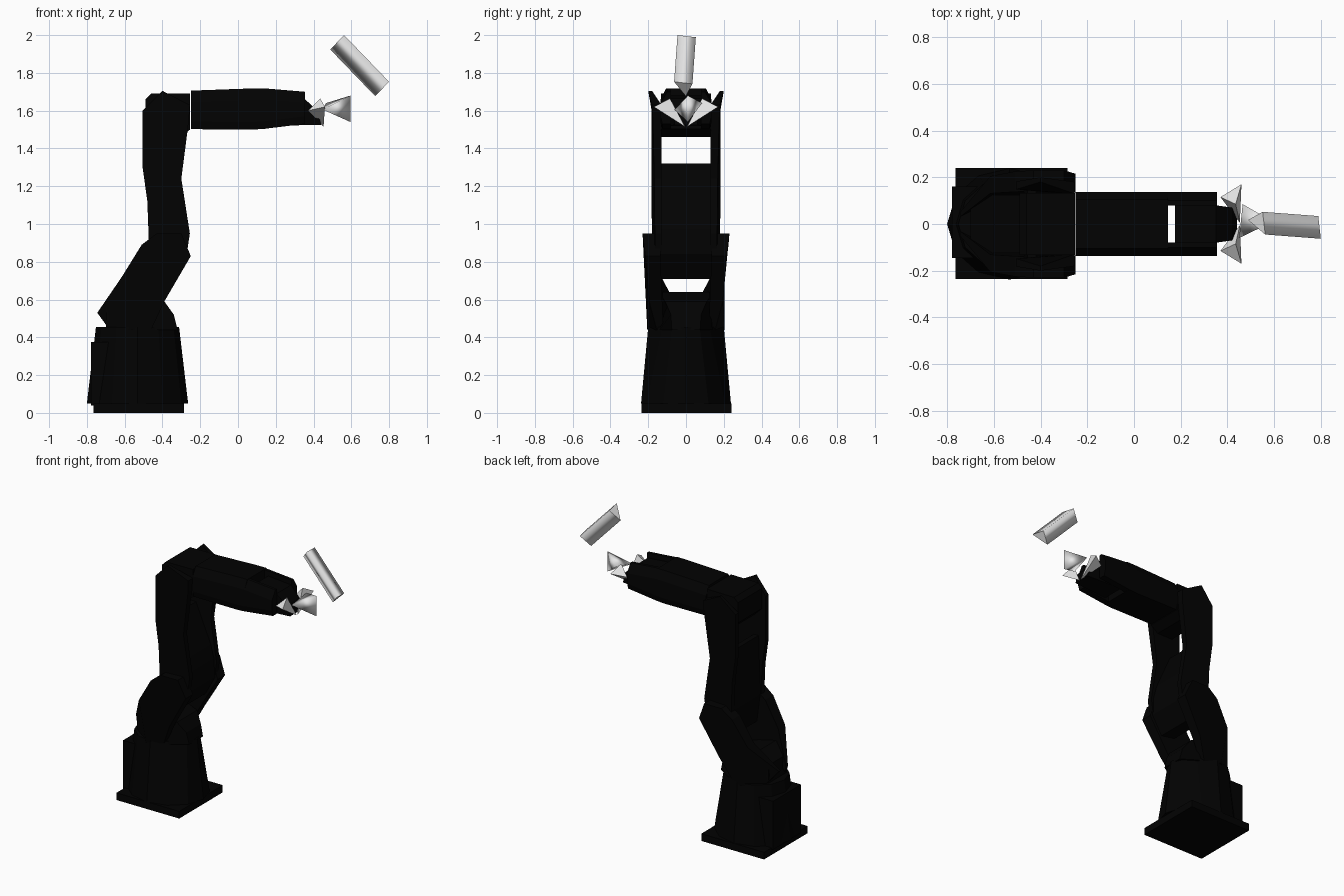
import bpy, bmesh, math
from mathutils import Vector

if "Cube" in bpy.data.objects:
    bpy.data.objects.remove(bpy.data.objects["Cube"])


def material(name, v):
    m = bpy.data.materials.new(name)
    m.diffuse_color = (v, v, v, 1)
    m.use_nodes = True
    m.node_tree.nodes["Principled BSDF"].inputs["Base Color"].default_value = m.diffuse_color
    return m


BLACK = material("matte black", 0.0006)
WHITE = material("white", 0.8)


def finish(name, bm, mat, smooth=False):
    bmesh.ops.recalc_face_normals(bm, faces=bm.faces[:])
    for f in bm.faces:
        f.smooth = smooth
    me = bpy.data.meshes.new(name)
    bm.to_mesh(me)
    bm.free()
    me.materials.append(mat)
    ob = bpy.data.objects.new(name, me)
    bpy.context.collection.objects.link(ob)
    return ob


def loft(name, rings, mat=BLACK, smooth=False):
    """Solid through matching rings of points, with sharp flat ends."""
    bm = bmesh.new()
    rows = [[bm.verts.new(p) for p in r] for r in rings]
    n = len(rows[0])
    for cap in (rows[0], rows[-1]):
        for e in bm.faces.new(cap).edges:
            e.smooth = False
    for a, b in zip(rows, rows[1:]):
        for i in range(n):
            j = (i + 1) % n
            bm.faces.new((a[i], a[j], b[j], b[i]))
    return finish(name, bm, mat, smooth)


def slab(name, profile, y0=None, y1=None):
    """Side profile of (x, z) from y0 to y1, or (x, z, half width)."""
    loft(name, [[(p[0], -p[2] if y0 is None else y0, p[1]) for p in profile],
                [(p[0], p[2] if y1 is None else y1, p[1]) for p in profile]])


def cheeks(name, profile, inner):
    """Mirrored side plates from points (x, z, outer y)."""
    for side, s in (("front", -1), ("back", 1)):
        loft(f"{name}_{side}",
             [[(x, s * min(inner(x, z), o - 0.02), z) for x, z, o in profile],
              [(x, s * o, z) for x, z, o in profile]])


def box(name, x0, x1, y0, y1, z0, z1):
    slab(name, [(x0, z0), (x1, z0), (x1, z1), (x0, z1)], y0, y1)


def ramp(z, z0, z1, a, b):
    t = min(max((z - z0) / (z1 - z0), 0), 1)
    return a + (b - a) * t


def tetra(name, pts, smooth):
    bm = bmesh.new()
    v = [bm.verts.new(p) for p in pts]
    for i, j, k in ((0, 1, 2), (0, 1, 3), (0, 2, 3), (1, 2, 3)):
        bm.faces.new((v[i], v[j], v[k]))
    finish(name, bm, WHITE, smooth)


# Base plate, tapered round tower (slimmer at the top front) and rear housing
box("base_plate", -0.765, -0.285, -0.235, 0.24, 0, 0.05)


def ring(rx, ry, z, slim=1.0, n=12):
    pts = []
    for i in range(n):
        c, s = math.cos(2 * math.pi * i / n), math.sin(2 * math.pi * i / n)
        pts.append((-0.532 + rx * c, ry * s * (slim if c > 0.1 else 1), z))
    return pts


loft("base_tower", [ring(0.268, 0.238, 0.05), ring(0.22, 0.2, 0.455, 0.72)])
box("rear_housing", -0.778, -0.65, -0.145, 0.16, 0.04, 0.375)

# Shoulder hub on the tower, rounded towards the front
slab("shoulder_hub", [(-0.70, 0.44, 0.1), (-0.42, 0.44, 0.14), (-0.32, 0.44, 0.075),
                      (-0.34, 0.52, 0.08), (-0.39, 0.59, 0.11), (-0.47, 0.61, 0.125),
                      (-0.60, 0.64, 0.125), (-0.70, 0.58, 0.1)])

# Lower arm side plates, curving inwards at the rear corner
cheeks("lower_arm", [(-0.68, 0.44, 0.12), (-0.56, 0.44, 0.205), (-0.46, 0.44, 0.155),
                     (-0.39, 0.59, 0.195), (-0.25, 0.83, 0.215), (-0.30, 0.95, 0.23),
                     (-0.43, 0.95, 0.23), (-0.51, 0.89, 0.225), (-0.615, 0.72, 0.205),
                     (-0.745, 0.53, 0.05)],
       lambda x, z: ramp(z, 0.44, 0.95, 0.12, 0.14))

# Upper arm web, slanted at the top, and side plates rising to pointed tips
slab("upper_arm_web", [(-0.45, 0.73), (-0.34, 0.71), (-0.27, 0.84), (-0.275, 0.97),
                       (-0.30, 1.06), (-0.42, 1.32), (-0.455, 1.32), (-0.46, 1.12),
                       (-0.47, 0.92)], -0.145, 0.145)
cheeks("upper_arm", [(-0.47, 0.85, 0.18), (-0.27, 0.85, 0.165), (-0.255, 0.95, 0.165),
                     (-0.30, 1.24, 0.168), (-0.26, 1.55, 0.175), (-0.255, 1.63, 0.18),
                     (-0.40, 1.705, 0.2), (-0.505, 1.6, 0.182), (-0.505, 1.3, 0.182),
                     (-0.48, 1.12, 0.182)],
       lambda x, z: ramp(z, 1.63, 1.705, ramp(x, -0.5, -0.3, 0.148, 0.13), 0.18))

# Elbow hub
slab("elbow_hub", [(-0.49, 1.66), (-0.46, 1.69), (-0.253, 1.692), (-0.253, 1.5),
                   (-0.31, 1.46), (-0.43, 1.46), (-0.49, 1.52)], -0.132, 0.132)


# Forearm body with chamfered upper edges and a fork at its end
def forearm_ring(x, z0, z1):
    half = [(0.125, z0), (0.136, z0 + 0.04), (0.136, z1 - 0.06), (0.105, z1)]
    return [(x, y, z) for y, z in half] + [(x, -y, z) for y, z in reversed(half)]


loft("forearm", [forearm_ring(-0.25, 1.502, 1.706), forearm_ring(0.08, 1.5, 1.718),
                 forearm_ring(0.145, 1.504, 1.718)])


def fork_ring(x, z0, z1, s):
    return [(x, s * y, z) for y, z in ((0.08, z0), (0.125, z0), (0.136, z0 + 0.04),
                                       (0.136, z1 - 0.06), (0.1, z1), (0.08, z1))]


for side, s in (("front", -1), ("back", 1)):
    loft(f"forearm_fork_{side}", [fork_ring(0.14, 1.504, 1.718, s),
                                  fork_ring(0.355, 1.53, 1.70, s)])

# Wrist between the fork plates
slab("wrist", [(0.175, 1.52, 0.08), (0.44, 1.525, 0.06), (0.42, 1.60, 0.07),
               (0.35, 1.665, 0.08), (0.175, 1.68, 0.08)])

# Gripper fins and wedge
for side, s in (("front", -1), ("back", 1)):
    tetra(f"gripper_fin_{side}", [(0.46, s * 0.17, 1.62), (0.453, s * 0.005, 1.515),
                                  (0.435, s * 0.085, 1.665), (0.37, s * 0.115, 1.60)], False)
tetra("gripper_wedge", [(0.465, 0.085, 1.64), (0.45, -0.06, 1.605),
                        (0.595, 0.01, 1.54), (0.595, 0.01, 1.68)], True)

# Loose three-sided rod above the gripper
up = Vector((0.69, 0, 0.72))


def rod_end(c):
    return [Vector(c) + up * n + Vector((0, y, 0))
            for n, y in ((0.053, -0.047), (0.037, 0.05), (-0.053, 0.015))]


loft("held_rod", [rod_end((0.525, 0.002, 1.962)), rod_end((0.763, -0.016, 1.715))],
     WHITE, True)
